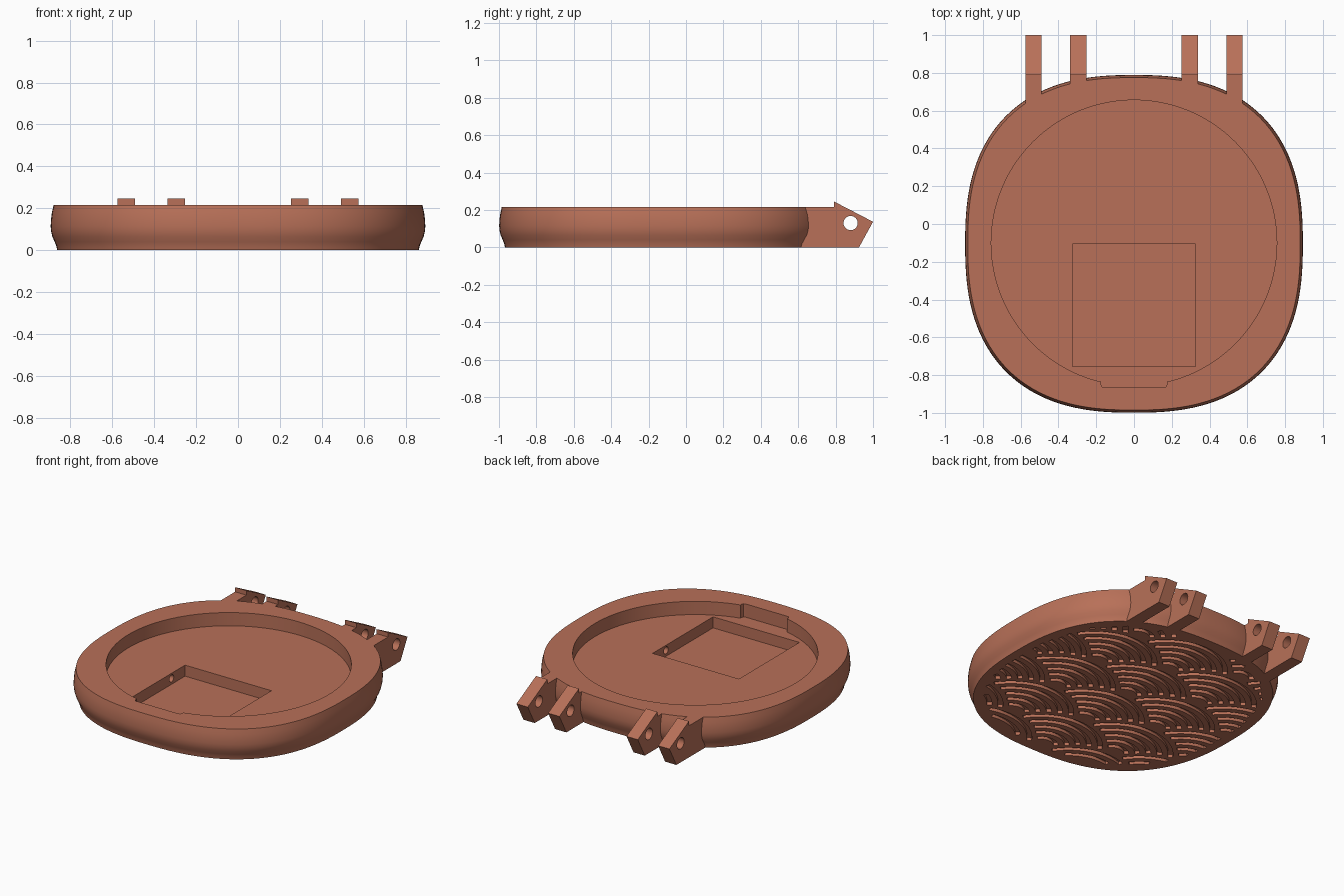
import bpy, bmesh, math
from mathutils import Vector

if "Cube" in bpy.data.objects:
    bpy.data.objects.remove(bpy.data.objects["Cube"])

CY = -0.105          # centre of the rounded body in y
clay = bpy.data.materials.new("terracotta")
clay.diffuse_color = (0.48, 0.163, 0.098, 1)
clay.use_nodes = True
clay.node_tree.nodes["Principled BSDF"].inputs["Base Color"].default_value = clay.diffuse_color


def finish(name, bm):
    bmesh.ops.recalc_face_normals(bm, faces=bm.faces)
    me = bpy.data.meshes.new(name)
    bm.to_mesh(me)
    bm.free()
    me.materials.append(clay)
    ob = bpy.data.objects.new(name, me)
    bpy.context.collection.objects.link(ob)
    return ob


def loft(bm, rings):
    """Skin closed rings of points and cap both ends."""
    vs = [[bm.verts.new(p) for p in r] for r in rings]
    n = len(vs[0])
    for a, b in zip(vs, vs[1:]):
        for i in range(n):
            j = (i + 1) % n
            bm.faces.new((a[i], a[j], b[j], b[i]))
    bm.faces.new(vs[0][::-1])
    bm.faces.new(vs[-1])


def prism_z(name, pts, z0, z1):
    bm = bmesh.new()
    loft(bm, [[(x, y, z) for x, y in pts] for z in (z0, z1)])
    return finish(name, bm)


def prism_x(name, pts, x0, x1):
    bm = bmesh.new()
    loft(bm, [[(x, y, z) for y, z in pts] for x in (x0, x1)])
    return finish(name, bm)


def circle(cx, cy, r, n):
    return [(cx + r * math.cos(2 * math.pi * i / n),
             cy + r * math.sin(2 * math.pi * i / n)) for i in range(n)]


def squircle(r, n=144, e=2.5):
    pts = []
    for i in range(n):
        a = 2 * math.pi * i / n
        c, s = math.cos(a), math.sin(a)
        k = r * (abs(c) ** e + abs(s) ** e) ** (-1 / e)
        pts.append((k * c, CY + k * s))
    return pts


def boolean(target, tool, op):
    m = target.modifiers.new(op, 'BOOLEAN')
    m.operation, m.solver, m.object = op, 'EXACT', tool
    bpy.context.view_layer.objects.active = target
    bpy.ops.object.modifier_apply(modifier=m.name)
    bpy.data.objects.remove(tool)


# rounded tray body with a bulging side wall
profile = [(0.863, 0), (0.867, 0.02), (0.875, 0.04), (0.886, 0.065), (0.892, 0.09),
           (0.894, 0.115), (0.892, 0.15), (0.888, 0.18), (0.880, 0.215)]
bm = bmesh.new()
loft(bm, [[(x, y, z) for x, y in squircle(r)] for r, z in profile])
body = finish("tray_body", bm)

# four hinge lugs at the back
for side in (-1, 1):
    for xc, y0 in ((0.295, 0.65), (0.533, 0.58)):
        lug = [(y0, 0), (0.925, 0), (1.0, 0.137), (0.79, 0.246), (0.79, 0.215), (y0, 0.215)]
        boolean(body, prism_x("hinge_lug", lug, side * xc - 0.0425, side * xc + 0.0425), 'UNION')
boolean(body, prism_x("hinge_pin_hole", circle(0.88, 0.13, 0.038, 32), -0.7, 0.7), 'DIFFERENCE')

# round recess, thumb notch, square pocket and its side holes
boolean(body, prism_z("recess", circle(0, -0.1, 0.756, 128), 0.125, 0.4), 'DIFFERENCE')
notch = [(-0.175, -0.7), (-0.175, -0.85), (-0.17, -0.861), (-0.16, -0.866),
         (0.16, -0.866), (0.17, -0.861), (0.175, -0.85), (0.175, -0.7)]
boolean(body, prism_z("thumb_notch", notch, 0.125, 0.4), 'DIFFERENCE')
pocket = [(-0.325, -0.755), (0.325, -0.755), (0.325, -0.105), (-0.325, -0.105)]
boolean(body, prism_z("pocket", pocket, 0.05, 0.3), 'DIFFERENCE')
boolean(body, prism_x("side_hole", circle(-0.25, 0.09, 0.024, 24), -0.39, 0.39), 'DIFFERENCE')

# overlapping wave-scale grooves engraved in the underside
R, W, DEPTH, STEP = 0.4, 0.03, 0.02, 4
bm = bmesh.new()


def visible(p, c):
    if (abs(p.x) ** 2.5 + abs(p.y - CY) ** 2.5) ** 0.4 > 0.81:
        return False
    fronts = ((-R, -R / 2), (R, -R / 2), (0, -R), (-R, -1.5 * R), (R, -1.5 * R))
    return all((p - c - Vector(f)).length > R + 0.012 for f in fronts)


def groove(c, r, angles):
    rings = []
    for a in angles:
        d = Vector((math.cos(a), math.sin(a)))
        i, o = c + d * (r - W / 2), c + d * (r + W / 2)
        rings.append([(i.x, i.y, -0.02), (o.x, o.y, -0.02), (o.x, o.y, DEPTH), (i.x, i.y, DEPTH)])
    loft(bm, rings)


for row in range(-6, 7):
    for col in range(-3, 4):
        c = Vector((2 * R * col + R * (row % 2), CY + row * R / 2))
        for k in (0.93, 0.76, 0.59, 0.42, 0.25):
            run = []
            for deg in range(-30, 215, STEP):
                a = math.radians(deg)
                d = Vector((math.cos(a), math.sin(a)))
                if all(visible(c + d * (k * R + s * W / 2), c) for s in (-1, 1)):
                    run.append(a)
                    continue
                if len(run) > 1:
                    groove(c, k * R, run)
                run = []
            if len(run) > 1:
                groove(c, k * R, run)
boolean(body, finish("wave_grooves", bm), 'DIFFERENCE')

# smooth curved walls, keep crisp edges
bpy.ops.object.select_all(action='DESELECT')
body.select_set(True)
bpy.context.view_layer.objects.active = body
bpy.ops.object.shade_smooth_by_angle(angle=math.radians(25))
